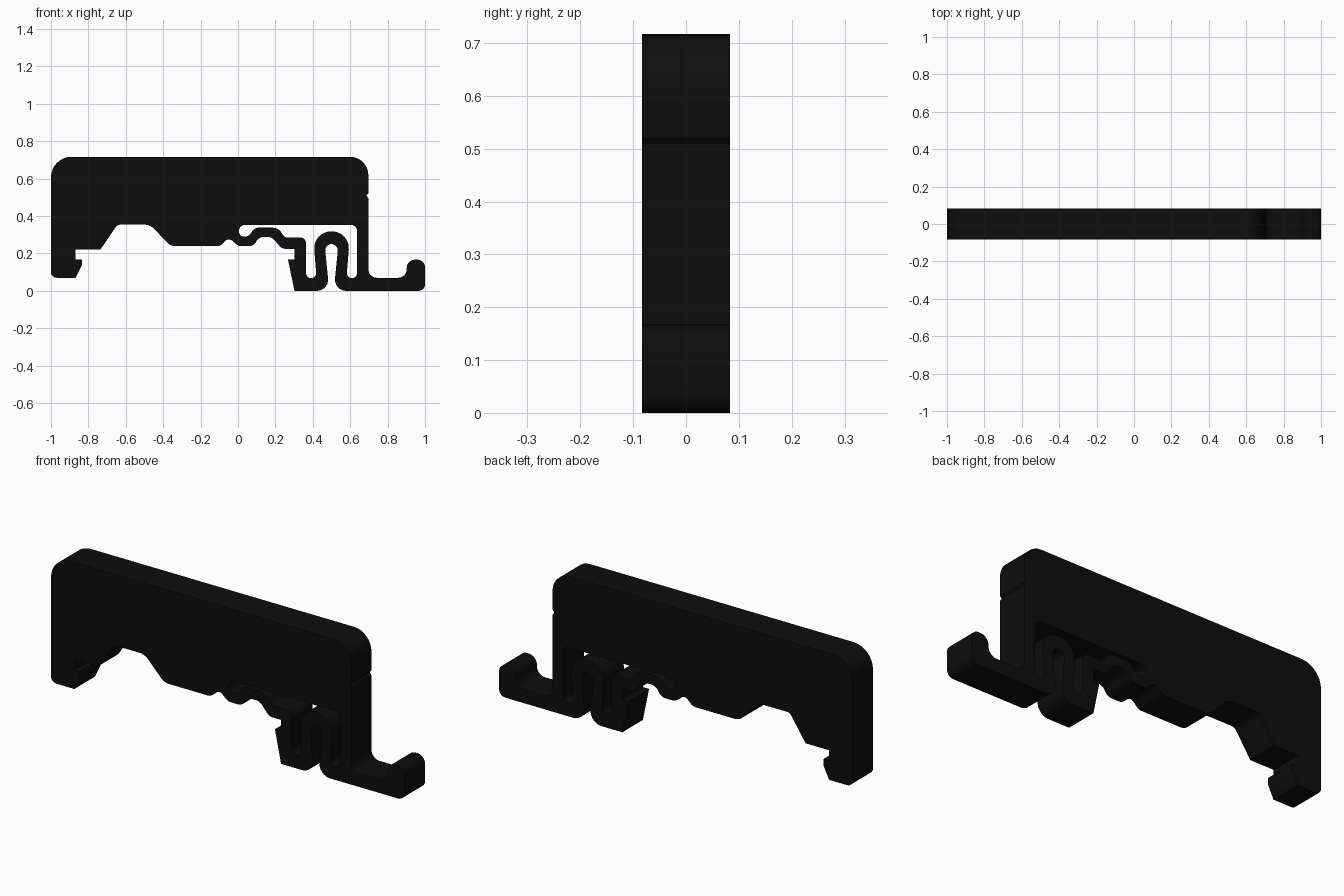
import bpy, bmesh, math
from mathutils import Vector

if "Cube" in bpy.data.objects:
    bpy.data.objects.remove(bpy.data.objects["Cube"])

HALF_DEPTH = 0.083


def rounded(points, steps=8):
    """Closed outline from (x, z, radius) corners, each filleted with an arc."""
    out, n = [], len(points)
    for i, (x, z, r) in enumerate(points):
        p = Vector((x, z))
        a = Vector(points[i - 1][:2]) - p
        b = Vector(points[(i + 1) % n][:2]) - p
        if r == 0:
            out.append(p)
            continue
        half = a.angle(b) / 2
        t = min(r / math.tan(half), a.length * 0.5, b.length * 0.5)
        r = t * math.tan(half)
        a.normalize()
        b.normalize()
        c = p + (a + b).normalized() * (r / math.sin(half))
        s, e = p + a * t - c, p + b * t - c
        sweep = math.pi - 2 * half
        for k in range(steps + 1):
            f = k / steps
            v = (s * math.sin((1 - f) * sweep) + e * math.sin(f * sweep)) / math.sin(sweep)
            out.append(c + v)
    return [q for i, q in enumerate(out) if (q - out[i - 1]).length > 1e-4]


# Housing top and right wall, with the small notch
housing = [(-1, .717, .11), (.697, .717, .105), (.697, .52, 0), (.687, .51, 0), (.697, .495, 0)]

# Release foot with upturned tab
release_foot = [(.697, .07, .045), (.902, .07, .045), (.902, .167, .045),
                (1, .167, .042), (1, 0, .035)]

# Underside of the spring loop and the sprung hook
spring_under = [(.512, 0, .06), (.537, .25, .034), (.463, .25, .034), (.488, 0, .06),
                (.302, 0, 0), (.267, .168, 0), (.302, .168, 0), (.302, .225, 0)]

# Underside of the wavy arm
arm_under = [(.235, .225, .04), (.18, .288, .045), (.11, .288, .045),
             (.085, .239, .045), (.0, .239, .05), (-.05, .287, .03), (-.095, .239, .04)]

# Rail recess and the fixed hook
rail_recess = [(-.36, .239, .06), (-.47, .354, .07), (-.645, .354, .03), (-.735, .221, 0),
               (-.868, .221, 0), (-.868, .167, 0), (-.835, .167, 0), (-.835, .137, 0),
               (-.868, .07, 0), (-1, .07, .03)]

# Enclosed opening above the arm and around the spring loop
opening = [(.005, .352, .031), (.636, .352, .03), (.636, .068, .026), (.58, .068, .026),
           (.6, .318, .09), (.4, .318, .09), (.42, .068, .026), (.364, .068, .026),
           (.364, .285, .03), (.25, .285, .03), (.215, .338, .07), (.085, .338, .07),
           (.06, .29, .04), (.005, .29, .031)]

# Fill the outline and opening as one flat curve and extrude it
curve = bpy.data.curves.new("clip_profile", 'CURVE')
curve.dimensions = '2D'
curve.fill_mode = 'BOTH'
curve.extrude = HALF_DEPTH
outer = housing + release_foot + spring_under + arm_under + rail_recess
for loop in (rounded(outer), rounded(opening)):
    sp = curve.splines.new('POLY')
    sp.points.add(len(loop) - 1)
    for pt, q in zip(sp.points, loop):
        pt.co = (q.x, q.y, 0, 1)
    sp.use_cyclic_u = True
tmp = bpy.data.objects.new("clip_profile", curve)
bpy.context.collection.objects.link(tmp)
mesh = bpy.data.meshes.new_from_object(
    tmp.evaluated_get(bpy.context.evaluated_depsgraph_get()))
bpy.data.objects.remove(tmp)

# Stand the plate upright and weld its caps to its sides
bm = bmesh.new()
bm.from_mesh(mesh)
bmesh.ops.remove_doubles(bm, verts=bm.verts, dist=1e-5)
for v in bm.verts:
    v.co = (v.co.x, -v.co.z, v.co.y)
bmesh.ops.recalc_face_normals(bm, faces=bm.faces)
bm.to_mesh(mesh)
bm.free()

body = bpy.data.objects.new("rail_clip_housing", mesh)
bpy.context.collection.objects.link(body)
black = bpy.data.materials.new("black_plastic")
black.diffuse_color = (.004, .004, .004, 1)
black.use_nodes = True
black.node_tree.nodes["Principled BSDF"].inputs["Base Color"].default_value = black.diffuse_color
mesh.materials.clear()
mesh.materials.append(black)

bpy.context.view_layer.objects.active = body
body.select_set(True)
bpy.ops.object.shade_smooth_by_angle(angle=math.radians(30))
